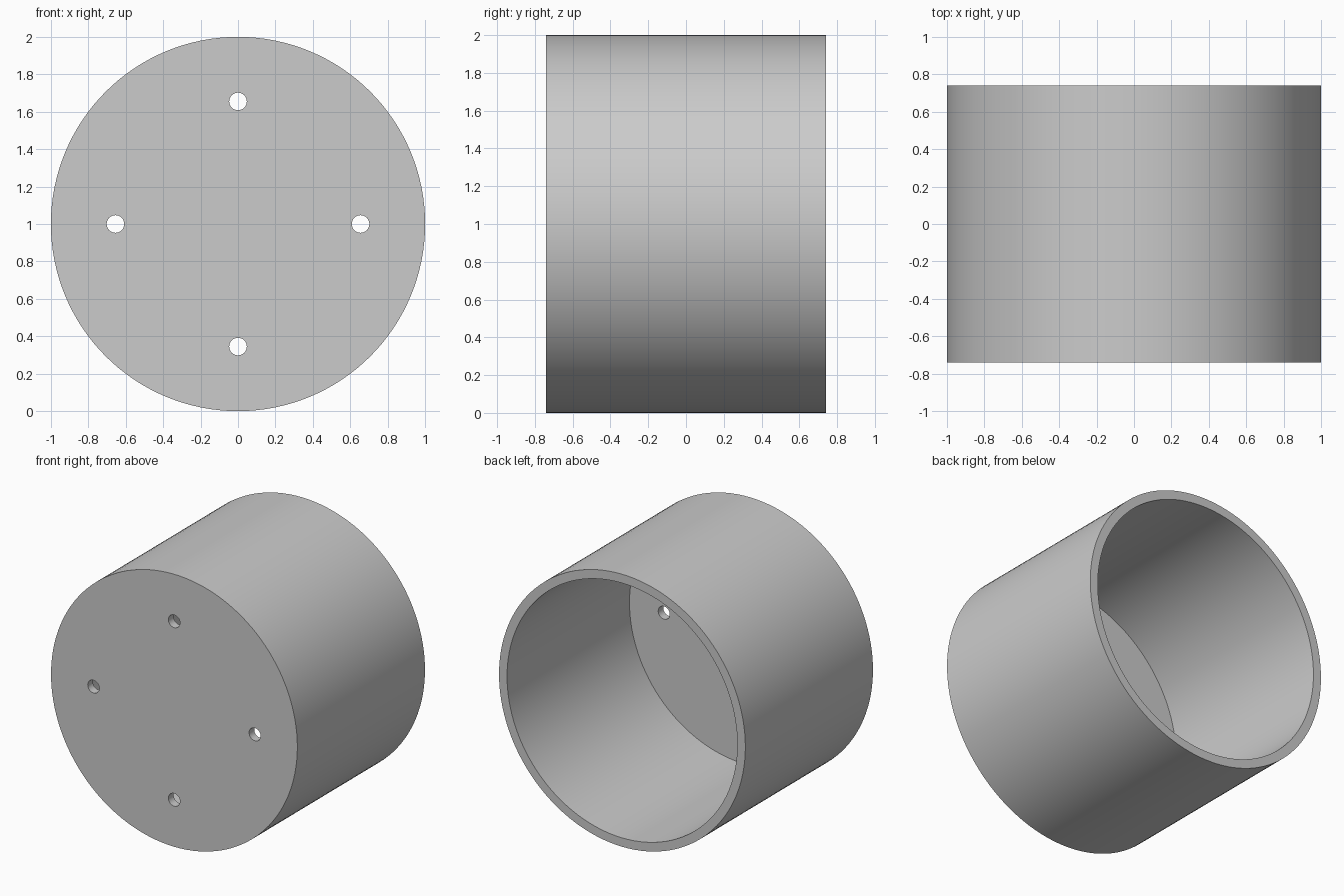
import bpy
import bmesh
from math import radians, pi, sin, cos
from mathutils import Matrix, Vector

cube = bpy.data.objects.get("Cube")
if cube:
    bpy.data.objects.remove(cube, do_unlink=True)

RADIUS, INNER, HALF_DEPTH, FLOOR = 1.0, 0.935, 0.74, 0.06
HOLE_RADIUS, HOLE_OFFSET = 0.047, 0.655

grey = bpy.data.materials.new("plain grey")
grey.use_nodes = True
colour = (0.6, 0.6, 0.6, 1)
grey.diffuse_color = colour
grey.node_tree.nodes["Principled BSDF"].inputs["Base Color"].default_value = colour


def cylinder(name, radius, y0, y1, x=0, z=1, sides=128):
    """Closed cylinder lying along y."""
    bm = bmesh.new()
    place = Matrix.Translation(Vector((x, (y0 + y1) / 2, z))) @ Matrix.Rotation(pi / 2, 4, "X")
    bmesh.ops.create_cone(bm, cap_ends=True, segments=sides, radius1=radius,
                          radius2=radius, depth=y1 - y0, matrix=place)
    mesh = bpy.data.meshes.new(name)
    bm.to_mesh(mesh)
    bm.free()
    mesh.materials.append(grey)
    obj = bpy.data.objects.new(name, mesh)
    bpy.context.collection.objects.link(obj)
    return obj


# Round cup, closed at the front and open at the back
cup = cylinder("cup_housing", RADIUS, -HALF_DEPTH, HALF_DEPTH)

# Cutters for the hollow and the four holes through the front plate
cutters = [cylinder("hollow_cutter", INNER, FLOOR - HALF_DEPTH, HALF_DEPTH + 0.2)]
for i in range(4):
    a = i * pi / 2
    cutters.append(cylinder("hole_cutter", HOLE_RADIUS, -HALF_DEPTH - 0.1,
                            FLOOR - HALF_DEPTH + 0.1, HOLE_OFFSET * cos(a),
                            1 + HOLE_OFFSET * sin(a), 32))

bpy.ops.object.select_all(action="DESELECT")
bpy.context.view_layer.objects.active = cup
cup.select_set(True)
for cutter in cutters:
    cutter.hide_render = True
    mod = cup.modifiers.new("cut", "BOOLEAN")
    mod.operation = "DIFFERENCE"
    mod.solver = "EXACT"
    mod.object = cutter
    bpy.ops.object.modifier_apply(modifier=mod.name)
    bpy.data.objects.remove(cutter, do_unlink=True)

# Smooth walls with crisp rims
bpy.ops.object.shade_smooth_by_angle(angle=radians(30))
